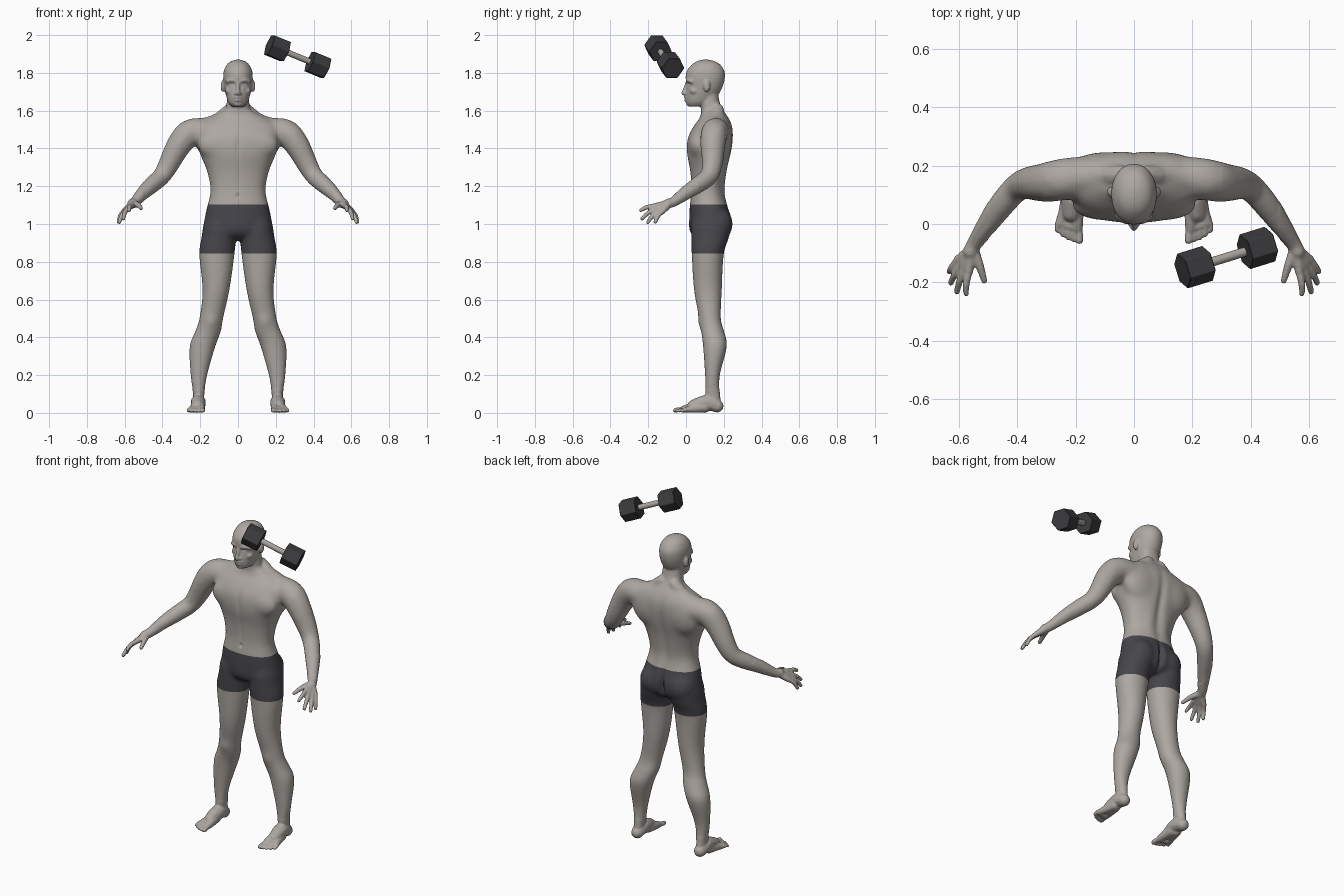
import bpy, bmesh, math
from mathutils import Vector, Matrix

if "Cube" in bpy.data.objects:
    bpy.data.objects.remove(bpy.data.objects["Cube"])


def material(name, color):
    mat = bpy.data.materials.new(name)
    mat.use_nodes = True
    rgba = (*color, 1)
    mat.diffuse_color = rgba
    bsdf = next(n for n in mat.node_tree.nodes if n.type == 'BSDF_PRINCIPLED')
    bsdf.inputs["Base Color"].default_value = rgba
    return mat


skin = material("grey_skin", (.42, .39, .36))
cloth = material("dark_cloth", (.064, .061, .071))
rubber = material("black_rubber", (.046, .046, .051))
steel = material("dull_steel", (.4, .37, .34))

bm = bmesh.new()
ball = bmesh.new()
bmesh.ops.create_icosphere(ball, subdivisions=2, radius=1)
ball_points = [v.co.copy() for v in ball.verts]
ball.free()


def smooth_path(keys, steps=4):
    """Catmull-Rom samples through tuples of any length."""
    out = []
    last = len(keys) - 1
    for i in range(last):
        quad = [keys[max(i - 1, 0)], keys[i], keys[i + 1], keys[min(i + 2, last)]]
        for s in range(steps):
            t = s / steps
            out.append([b + t / 2 * (c - a + t * (2 * a - 5 * b + 4 * c - d + t * (3 * (b - c) + d - a)))
                        for a, b, c, d in zip(*quad)])
    return out + [list(keys[-1])]


def loft(keys, side=1, power=.9, segments=40):
    """Closed stack of rounded rings: height, x from, x to, y front, y back."""
    rings = []
    for z, xa, xb, ya, yb in smooth_path(keys):
        ring = []
        for k in range(segments):
            c, s = (math.copysign(abs(f) ** power, f)
                    for f in (math.cos(math.tau * k / segments), math.sin(math.tau * k / segments)))
            ring.append(bm.verts.new((side * ((xa + xb) / 2 + c * (xb - xa) / 2),
                                      (ya + yb) / 2 + s * (yb - ya) / 2, z)))
        rings.append(ring)
    faces = [bm.faces.new(rings[0]), bm.faces.new(rings[-1])]
    for lo, hi in zip(rings, rings[1:]):
        for k in range(segments):
            n = (k + 1) % segments
            faces.append(bm.faces.new((lo[k], lo[n], hi[n], hi[k])))
    bmesh.ops.recalc_face_normals(bm, faces=faces)


def limb(keys, side=1, steps=3):
    """Chain of hulls around spheres: x, y, z, radius."""
    path = smooth_path(keys, steps)
    for pair in zip(path, path[1:]):
        verts = [bm.verts.new((side * (x + p.x * r), y + p.y * r, z + p.z * r))
                 for x, y, z, r in pair for p in ball_points]
        hull = bmesh.ops.convex_hull(bm, input=verts)
        bmesh.ops.recalc_face_normals(bm, faces=[f for f in hull["geom"] if isinstance(f, bmesh.types.BMFace)])
        loose = [v for v in verts if not v.link_faces]
        bmesh.ops.delete(bm, geom=loose, context='VERTS')


def blob(center, radii, side=1):
    x, y, z = center
    bmesh.ops.create_icosphere(bm, subdivisions=3, radius=1, matrix=Matrix.Translation((side * x, y, z))
                               @ Matrix.Diagonal((*radii, 1)))


# Torso and neck
torso = [(.915, .07, .07, .19), (.95, .18, .03, .23), (1.02, .178, .02, .243), (1.1, .162, .02, .218),
         (1.18, .146, .028, .2), (1.28, .165, .022, .215), (1.38, .205, .004, .24), (1.46, .222, .01, .25),
         (1.52, .215, .042, .245), (1.565, .145, .075, .225), (1.6, .075, .08, .2), (1.64, .06, .077, .18),
         (1.7, .055, .08, .168)]
loft([(z, -w, w, f, b) for z, w, f, b in torso], power=.86)

# Head
skull = [(1.622, .032, .015, .1), (1.645, .052, .002, .135), (1.69, .066, .0, .175), (1.73, .074, .004, .195),
         (1.77, .078, -.002, .205), (1.81, .075, .004, .203), (1.845, .058, .032, .18),
         (1.862, .036, .06, .15), (1.87, .01, .09, .12)]
loft([(z, -w, w, f, b) for z, w, f, b in skull], power=.95)
limb([(0, .004, 1.745, .009), (0, -.008, 1.71, .01), (0, -.014, 1.693, .012)])   # nose
limb([(-.017, .004, 1.668, .007), (0, -.003, 1.67, .009), (.017, .004, 1.668, .007)])  # upper lip
limb([(-.014, .004, 1.656, .007), (0, -.001, 1.655, .009), (.014, .004, 1.656, .007)])  # lower lip
blob((0, .02, 1.636), (.024, .02, .015))   # chin

leg = [(1.08, .03, .15, .06, .2), (1.0, .02, .182, .03, .232), (.93, .012, .193, .028, .228),
       (.84, .018, .206, .03, .2), (.65, .045, .188, .042, .19), (.5, .078, .205, .07, .185),
       (.43, .09, .228, .08, .203), (.35, .12, .257, .09, .217), (.2, .162, .252, .1, .18),
       (.1, .178, .238, .103, .18), (.03, .184, .236, .12, .19)]
arm = [(.16, .165, 1.49, .07), (.25, .152, 1.485, .075), (.31, .142, 1.42, .068), (.36, .14, 1.33, .058),
       (.4, .125, 1.258, .05), (.45, .07, 1.212, .047), (.5, 0, 1.165, .038), (.545, -.065, 1.118, .027),
       (.56, -.095, 1.108, .027)]
finger_tips = [(.575, -.24, 1.072), (.607, -.233, 1.028), (.628, -.202, 1.009), (.633, -.163, 1.01)]

for side in (1, -1):
    # Face halves
    limb([(.014, .008, 1.758, .01), (.035, .012, 1.761, .011), (.057, .03, 1.754, .011)], side)  # brow
    blob((.012, .0, 1.69), (.009, .012, .008), side)     # nostril
    blob((.046, .044, 1.705), (.022, .024, .02), side)   # cheekbone
    blob((.081, .11, 1.73), (.011, .018, .032), side)    # ear
    # Muscle masses
    limb([(.04, .165, 1.605, .036), (.11, .165, 1.545, .042), (.2, .16, 1.51, .05)], side)
    blob((.1, .064, 1.42), (.115, .052, .08), side)
    blob((.1, .18, 1.45), (.13, .067, .13), side)
    blob((.09, .168, 1.0), (.085, .08, .09), side)
    # Leg, foot and toes
    loft(leg, side, .98)
    limb([(.21, .165, .036, .035), (.21, .11, .055, .042), (.214, .04, .036, .034)], side)
    limb([(.205, .08, .035, .032), (.197, .02, .026, .025), (.194, -.014, .019, .019)], side)
    limb([(.22, .1, .03, .03), (.238, .04, .022, .022), (.25, .004, .017, .017)], side)
    limb([(.194, -.014, .018, .018), (.25, .004, .016, .016)], side, 1)
    for i in range(5):
        r = .0095 if i else .0135
        x, y = .187 + .019 * i, -.057 + .0022 * i * i
        limb([(.193 + .015 * i, y + .055, .018, r), (x, y + .02, .017, r), (x, y, r, r)], side, 2)
    # Arm and hand
    limb(arm, side)
    for i, tip in enumerate(finger_tips):
        knuckle = Vector((.566, -.163, 1.096)).lerp(Vector((.603, -.122, 1.068)), i / 3)
        bend = knuckle.lerp(Vector(tip), .5) + Vector((.005, -.004, .006))
        limb([(.557, -.09, 1.108, .022), (*knuckle, .0155)], side, 1)
        limb([(*knuckle, .014), (*bend, .0125), (*tip, .0105)], side, 2)
    limb([(.55, -.09, 1.108, .02), (.528, -.145, 1.1, .015), (.513, -.195, 1.083, .011)], side, 2)

# Fuse all the parts into one skin
mesh = bpy.data.meshes.new("body")
bm.to_mesh(mesh)
bm.free()
body = bpy.data.objects.new("body", mesh)
bpy.context.collection.objects.link(body)
remesh = body.modifiers.new("fuse", 'REMESH')
remesh.mode = 'VOXEL'
remesh.voxel_size = .005
fused = bpy.data.meshes.new_from_object(body.evaluated_get(bpy.context.evaluated_depsgraph_get()))
body.modifiers.clear()
body.data = fused
fused.name = "body_skin"

bm = bmesh.new()
bm.from_mesh(fused)


def relax(verts, times):
    for _ in range(times):
        bmesh.ops.smooth_vert(bm, verts=verts, factor=.5, use_axis_x=True, use_axis_y=True, use_axis_z=True)


relax([v for v in bm.verts if abs(v.co.x) < .5 and .12 < v.co.z < 1.6], 30)
relax([v for v in bm.verts if abs(v.co.x) < .3 and 1.1 < v.co.z < 1.58], 30)
relax(bm.verts[:], 3)

# Sculpted dents and bulges: centre, reach, push along y
brushes = [
    ((.031, .006, 1.738), (.016, .03, .01), .008),     # eye socket
    ((.031, .012, 1.735), (.011, .02, .006), -.005),   # eyeball
    ((0, 0, 1.662), (.02, .02, .003), .005),           # mouth
    ((0, .025, 1.15), (.008, .03, .01), .008),         # navel
    ((0, .01, 1.41), (.014, .04, .07), .006),          # breastbone
    ((0, .02, 1.24), (.012, .04, .08), .004),          # belly line
    ((0, .23, 1.34), (.024, .06, .17), -.011),         # spine
    ((0, .24, 1.0), (.014, .08, .07), -.025),          # seat cleft
    ((.055, .205, 1.2), (.035, .05, .09), .006),       # lower back
    ((0, .02, .98), (.045, .04, .05), -.006),          # front of shorts
    ((.14, .075, .48), (.035, .04, .04), -.008),       # kneecap
]
for center, reach, push in brushes:
    for side in ((1, -1) if center[0] else (1,)):
        for v in bm.verts:
            dz = (v.co.z - center[2]) / reach[2]
            if abs(dz) < 2.5:
                dx = (v.co.x - side * center[0]) / reach[0]
                dy = (v.co.y - center[1]) / reach[1]
                v.co.y += push * math.exp(-dx * dx - dy * dy - dz * dz)
for v in bm.verts:
    v.co.z = max(v.co.z, 0)

# Shorts: clean cuts at waistband and hem, then colour between them
hem, waist = .845, 1.103
for height in (hem, waist):
    faces = [f for f in bm.faces if abs(f.calc_center_median().x) < .35 and abs(f.calc_center_median().z - height) < .05]
    geom = set(faces) | {e for f in faces for e in f.edges} | {v for f in faces for v in f.verts}
    bmesh.ops.bisect_plane(bm, geom=list(geom), plane_co=(0, 0, height), plane_no=(0, 0, 1))
fused.materials.clear()
fused.materials.append(skin)
fused.materials.append(cloth)
for f in bm.faces:
    c = f.calc_center_median()
    f.smooth = True
    f.material_index = int(abs(c.x) < .35 and hem < c.z < waist)
bm.to_mesh(fused)
bm.free()


# Dumbbell
def bar(name, start, end, radius, sides, mat, bevel=0):
    axis = end - start
    turn = axis.to_track_quat('Z', 'Y').to_matrix() @ Matrix.Rotation(math.pi / sides, 3, 'Z')
    bpy.ops.mesh.primitive_cylinder_add(vertices=sides, radius=radius, depth=axis.length,
                                        location=(start + end) / 2, rotation=turn.to_euler())
    ob = bpy.context.object
    ob.name = name
    ob.data.materials.append(mat)
    if bevel:
        mod = ob.modifiers.new("chamfer", 'BEVEL')
        mod.width = bevel
        mod.segments = 1
    else:
        bpy.ops.object.shade_smooth_by_angle()


upper, lower = Vector((.209, -.148, 1.93)), Vector((.423, -.082, 1.842))
half = (lower - upper).normalized() * .049
bar("dumbbell_handle", upper, lower, .016, 24, steel)
bar("dumbbell_upper_weight", upper - half, upper + half, .063, 6, rubber, .002)
bar("dumbbell_lower_weight", lower - half, lower + half, .063, 6, rubber, .002)
